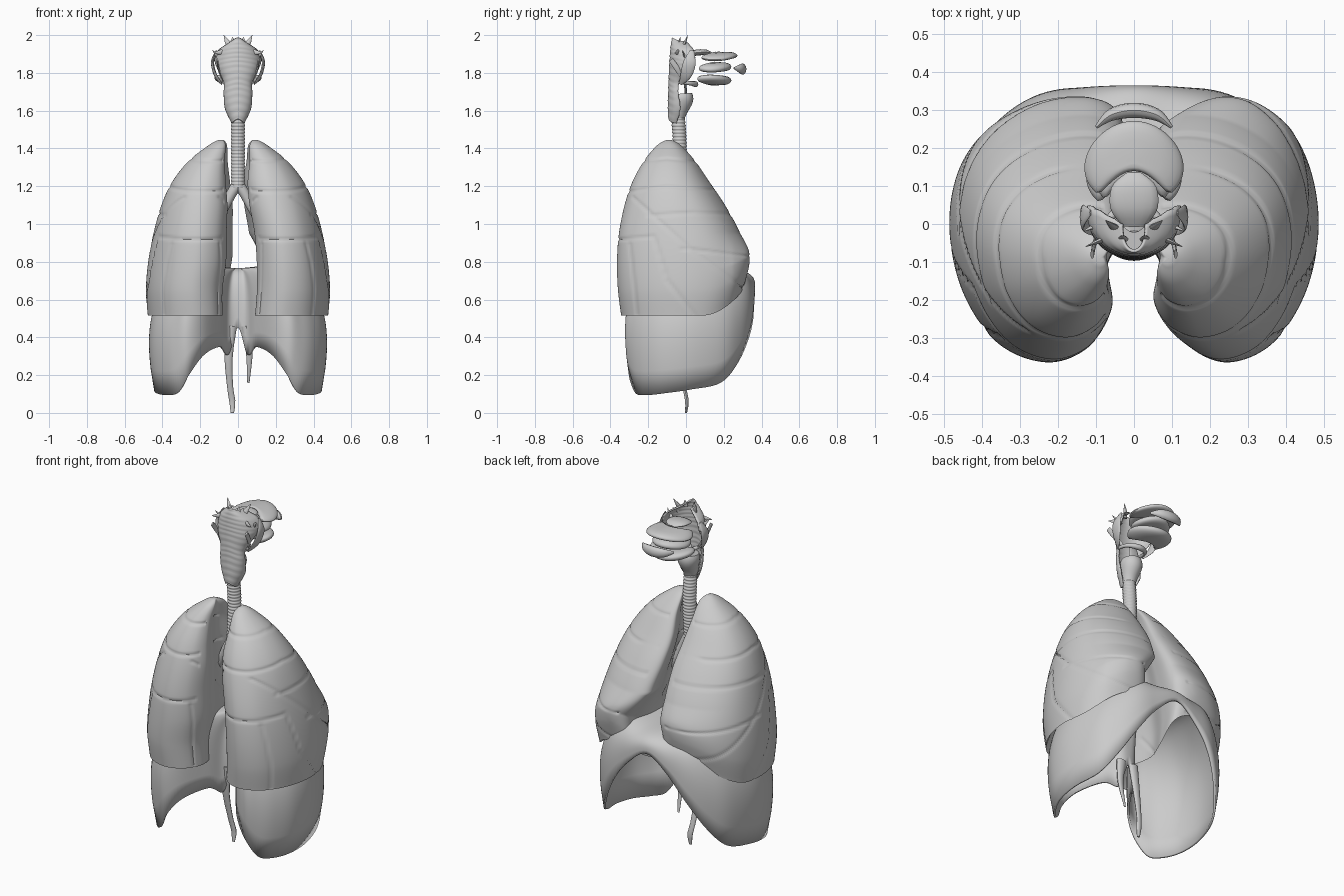
import bpy, bmesh, math, random
from mathutils import Vector

if "Cube" in bpy.data.objects:
    bpy.data.objects.remove(bpy.data.objects["Cube"])

random.seed(4)
clamp = lambda v: max(0.0, min(1.0, v))

def spline(pts, n, closed=False):
    """n samples of a Catmull-Rom curve through tuples of any length."""
    m, out = len(pts), []
    for k in range(n):
        t = k * m / n if closed else k * (m - 1) / (n - 1)
        i = int(t) if closed else min(int(t), m - 2)
        f = t - i
        g = lambda j: pts[j % m] if closed else pts[max(0, min(m - 1, j))]
        out.append([0.5 * (2*b + (c-a)*f + (2*a-5*b+4*c-d)*f*f + (3*b-a-3*c+d)*f**3)
                    for a, b, c, d in zip(g(i-1), g(i), g(i+1), g(i+2))])
    return out

def loft(name, rings, closed=True, caps=True, thick=0, angle=40):
    n = len(rings[0])
    verts = [tuple(p) for r in rings for p in r]
    faces = [(r*n + i, r*n + (i+1) % n, (r+1)*n + (i+1) % n, (r+1)*n + i)
             for r in range(len(rings) - 1) for i in range(n if closed else n - 1)]
    if closed and caps:
        faces += [tuple(range(n)), tuple(range((len(rings)-1)*n, len(rings)*n))]
    me = bpy.data.meshes.new(name)
    me.from_pydata(verts, [], faces)
    bm = bmesh.new()
    bm.from_mesh(me)
    bmesh.ops.remove_doubles(bm, verts=bm.verts, dist=0.0002)
    bmesh.ops.recalc_face_normals(bm, faces=bm.faces)
    bm.to_mesh(me)
    bm.free()
    ob = bpy.data.objects.new(name, me)
    bpy.context.collection.objects.link(ob)
    if thick:
        mod = ob.modifiers.new("thickness", 'SOLIDIFY')
        mod.thickness, mod.offset = thick, 0
    bpy.ops.object.select_all(action='DESELECT')
    ob.select_set(True)
    bpy.context.view_layer.objects.active = ob
    bpy.ops.object.shade_smooth_by_angle(angle=math.radians(angle))
    return ob

def tube(name, path, steps=12, sides=12, flat=1.0, ref=(0, 1, 0)):
    """path rows are x, y, z, radius; flat scales the radius along ref."""
    p = spline(path, steps)
    rings = []
    for k, q in enumerate(p):
        t = (Vector(p[min(k+1, steps-1)][:3]) - Vector(p[max(k-1, 0)][:3])).normalized()
        s = t.cross(Vector(ref)).normalized()
        b = s.cross(t)
        rings.append([Vector(q[:3]) + (s*math.cos(a) + b*math.sin(a)*flat) * max(q[3], .001)
                      for a in (2*math.pi*i/sides for i in range(sides))])
    return loft(name, rings)

# Lungs: one kidney-shaped section scaled level by level
SECTION = [(.12, .35), (.10, .2), (.22, .06), (.45, 0), (.72, .07), (.92, .26), (1, .5),
           (.95, .72), (.78, .88), (.5, .98), (.2, 1), (.03, .93), (.06, .75), (.16, .55)]
# z, outer x, back y, front y
LEVELS = [(.515, .477, -.343, .30), (.65, .487, -.36, .33), (.80, .475, -.365, .33),
          (.95, .447, -.355, .285), (1.1, .405, -.325, .205), (1.22, .35, -.285, .125),
          (1.33, .265, -.225, .05), (1.41, .165, -.16, -.02), (1.44, .115, -.115, -.065),
          (1.445, .09, -.09, -.09)]
INNER = {1: (.05, .06, .06, .05, .025, .02, .04, .05, .07, .09),
         -1: (.04, .04, .02, .02, .02, .035, .05, .055, .07, .09)}
# Fissure grooves as y, z lines on the outer face
GROOVES = [[(-.28, 1.14), (.02, .87), (.31, .66)], [(-.38, .915), (-.17, .935), (-.1, .7), (.06, .5)],
           [(-.2, 1.045), (.05, 1.06), (.26, 1.05)], [(-.02, .87), (.33, .83)],
           [(-.32, 1.17), (-.1, 1.2), (.14, 1.18)], [(-.3, .9), (-.26, .52)],
           [(-.25, 1.33), (-.1, 1.345), (.05, 1.33)]]
SEGS = [(a, b) for g in GROOVES for a, b in zip(g, g[1:])]

def groove(y, z):
    best = 1
    for (ay, az), (by, bz) in SEGS:
        dy, dz = by - ay, bz - az
        t = clamp(((y-ay)*dy + (z-az)*dz) / (dy*dy + dz*dz))
        best = min(best, math.hypot(y - ay - t*dy, z - az - t*dz))
    return .006 * math.exp(-(best / .007) ** 2)

def lung(name, side):
    outline = spline(SECTION, 170, True)
    rows = [lv + (xi,) for lv, xi in zip(LEVELS, INNER[side])]
    rings = []
    for z0, xo, yb, yf, xi in spline(rows, 130):
        c = Vector(((xi + xo)/2, (yb + yf)/2, 0))
        ring = []
        for u, v in outline:
            x, y = xi + (xo - xi)*u, yb + (yf - yb)*v
            z = z0 + .17 * clamp((y - .08)/.25)**2 * clamp((.95 - z0)/.43)
            if side > 0:   # heart notch
                x += .1 * (1 - u) * clamp((y - .05)/.2) * clamp((.95 - z0)/.2)
            p = Vector((x, y, z))
            if u > .14 and z0 < 1.42:
                d = c - Vector((x, y, 0))
                p += d.normalized() * groove(y, z)
            ring.append(Vector((p.x * side, p.y, p.z)))
        rings.append(ring)
    # hollow base resting on the diaphragm
    edge = rings[0]
    cen = sum(edge, Vector()) / len(edge)
    base = []
    for s in (0.02, .25, .5, .7, .85, .95):
        base.append([Vector((cen.x + (p.x - cen.x)*s, cen.y + (p.y - cen.y)*s,
                             p.z + (.8 - p.z)*(1 - s**3))) for p in edge])
    loft(name, base + rings, angle=50)

lung("lung_right", 1)
lung("lung_left", -1)

# Diaphragm: double dome falling to a scalloped rim (x, y, rim z)
half = [(.13, .355, .57), (.25, .34, .42), (.35, .285, .27), (.43, .19, .16), (.478, .02, .125),
        (.468, -.13, .105), (.41, -.24, .095), (.345, -.30, .11), (.275, -.328, .21),
        (.19, -.28, .31), (.10, -.15, .35), (.055, -.07, .31)]
rim = [(0, .36, .66)] + half + [(0, -.05, .45)] + [(-x, y, z) for x, y, z in reversed(half)]
rim = spline(rim, 156, True)
rings = []
for k in range(29):
    a = max(k, .2) / 28 * math.pi / 2
    f, g = math.sin(a)**.58, max(math.cos(a), 0)**.58
    ring = []
    for x, y, z in rim:
        h = f * (1 - .09 * (1 - g)**3 * clamp((.5 - z)/.35))   # skirt draws in at the rim
        px, py = x*h, .08 + (y - .08)*h
        top = .76 + .05 * math.exp(-((abs(px) - .25)/.12)**2)
        ring.append((px, py, z + (top - z)*g))
    rings.append(ring)
loft("diaphragm", rings, caps=False, thick=.012, angle=60)

# Crura: tapered tendons at the back of the diaphragm
tube("crus_long", [(-.035, -.05, .46, .03), (-.05, -.04, .3, .022), (-.042, -.01, .14, .016),
                   (-.03, .005, .06, .016), (-.03, 0, 0, .009)], flat=.6)
tube("crus_short", [(.045, -.05, .46, .03), (.06, -.04, .32, .018), (.055, -.01, .16, .006)], flat=.6)

# Trachea with cartilage rings
rings = []
for k in range(133):
    t = k / 132
    r = .036 + .002 * math.sin(t * 22 * 2*math.pi)
    rings.append([(r*math.cos(a), -.045 + .012*math.sin(t*math.pi) + r*math.sin(a), 1.19 + .4*t)
                  for a in (2*math.pi*i/20 for i in range(20))])
loft("trachea", rings, angle=60)

# Bronchi and their small branches
def branch(p, d, r, depth, tag):
    q = p + d * (.035 + .008*depth)
    mid = (p + q)/2 + Vector([random.uniform(-.005, .005) for _ in range(3)])
    tube("bronchiole_" + tag, [(*p, r), (*mid, r*.9), (*q, r*.75)], 4, 8, ref=(.3, .9, .2))
    if depth:
        for _ in range(2):
            e = (d + Vector([random.uniform(-.7, .7) for _ in range(3)])).normalized()
            branch(q, e, r*.7, depth - 1, tag)

for s, tag in ((1, "right"), (-1, "left")):
    tube("bronchus_" + tag, [(0, -.045, 1.215, .03), (s*.035, -.045, 1.16, .027),
                             (s*.075, -.04, 1.08, .023), (s*.12, -.03, 1.0, .02)])
    for z, d in ((1.1, (.7, .3, .1)), (1.06, (.6, .7, -.3)), (1.02, (.5, .3, -.8)), (.99, (.6, -.3, -.7))):
        branch(Vector((s*(.05 + (1.12 - z)*.55), -.04, z)),
               Vector((s*d[0], d[1], d[2])).normalized(), .014, 2, tag)

# Pharynx: muscular wall open towards the mouth (z, half width, back y, front y)
wall = [(1.555, .03, -.09, -.05), (1.63, .065, -.092, -.03), (1.71, .072, -.09, -.04),
        (1.77, .072, -.088, -.035), (1.84, .105, -.085, .0), (1.89, .12, -.082, .045),
        (1.94, .10, -.078, .04), (1.985, .03, -.07, .0)]
rings = []
for j, (z, w, yb, yf) in enumerate(spline(wall, 60)):
    ring = []
    for i in range(33):
        a = math.pi * i / 32
        ridge = .0012 * math.sin(j*1.6)   # muscle bands
        ring.append((-w*math.cos(a), yf + (yb - yf)*math.sin(a)**.8 + ridge,
                     z - .04*abs(math.cos(a))**1.3 + .02*abs(math.cos(a))))
    rings.append(ring)
loft("pharynx_wall", rings, closed=False, thick=.008, angle=50)

# Larynx
tube("larynx", [(0, -.045, 1.56, .036), (0, -.04, 1.6, .046), (0, -.025, 1.66, .06),
                (0, -.025, 1.69, .054)], 12, 20, flat=1.05)
tube("epiglottis", [(0, .0, 1.68, .03), (0, -.005, 1.74, .032), (0, -.02, 1.79, .012)], flat=.2)
tube("hyoid_bone", [(-.075, -.04, 1.75, .009), (-.06, .02, 1.745, .011), (0, .05, 1.74, .016),
                    (.06, .02, 1.745, .011), (.075, -.04, 1.75, .009)], 20, ref=(0, 0, 1))

# Mouth: palate, tongue and floor as stacked horseshoe plates
def plate(name, y0, y1, w, z, h, bow):
    rings = []
    for k in range(13):
        a = math.pi * k / 12
        ring = []
        for i in range(48):
            b = 2*math.pi*i/48
            r = max(math.sin(a), .01)**.45
            x, v = w*r*math.cos(b), r*math.sin(b)
            y = (y0 + y1)/2 + (y1 - y0)/2*v
            if v < 0:      # notch at the throat side
                y += .09 * (1 - min(1, abs(x)/w*1.5)**2) * -v
            x *= 1 + .12*max(0, -v) - .12*max(0, v)
            ring.append((x, y, z + h*math.cos(a) - bow*(x/w)**2))
        rings.append(ring)
    loft(name, rings)

plate("palate", .05, .272, .13, 1.892, .02, .022)
plate("tongue", .04, .24, .105, 1.832, .025, .015)
plate("mouth_floor", .03, .24, .125, 1.76, .026, -.015)
tube("soft_palate", [(0, .135, 1.905, .02), (0, .10, 1.91, .058), (0, .04, 1.905, .062),
                     (0, -.005, 1.89, .03)], 12, 16, flat=.25, ref=(0, 0, 1))
tube("lips", [(-.10, .255, 1.825, .004), (-.06, .288, 1.822, .016), (0, .3, 1.82, .02),
              (.06, .288, 1.822, .016), (.10, .255, 1.825, .004)], 20, flat=1.5, ref=(0, 0, 1))

# Paired slips of throat muscle and pointed attachments
for s, tag in ((1, "right"), (-1, "left")):
    tube("cheek_muscle_" + tag, [(s*.115, .03, 1.92, .008), (s*.135, .02, 1.86, .032),
                                 (s*.12, .0, 1.79, .03), (s*.085, -.03, 1.74, .008)],
         flat=.25, ref=(1, 0, 0))
    tube("throat_strap_" + tag, [(s*.11, -.08, 1.87, .014), (s*.10, -.04, 1.81, .014),
                                 (s*.07, .0, 1.74, .008)], flat=.35, ref=(1, 0, 0))
    for n, (a, b) in enumerate((((.03, -.04, 1.95), (.028, -.03, 1.99)),
                                ((.05, -.01, 1.95), (.075, .01, 2.0)),
                                ((.08, -.04, 1.91), (.128, -.06, 1.905)),
                                ((.09, .0, 1.87), (.135, -.02, 1.92)))):
        mid = [(p + q)/2 for p, q in zip(a, b)]
        tube(f"muscle_tip_{tag}_{n}", [(s*a[0], a[1], a[2], .016), (s*mid[0], mid[1], mid[2], .01),
                                       (s*b[0], b[1], b[2], .001)], 6, 8, flat=.5)
